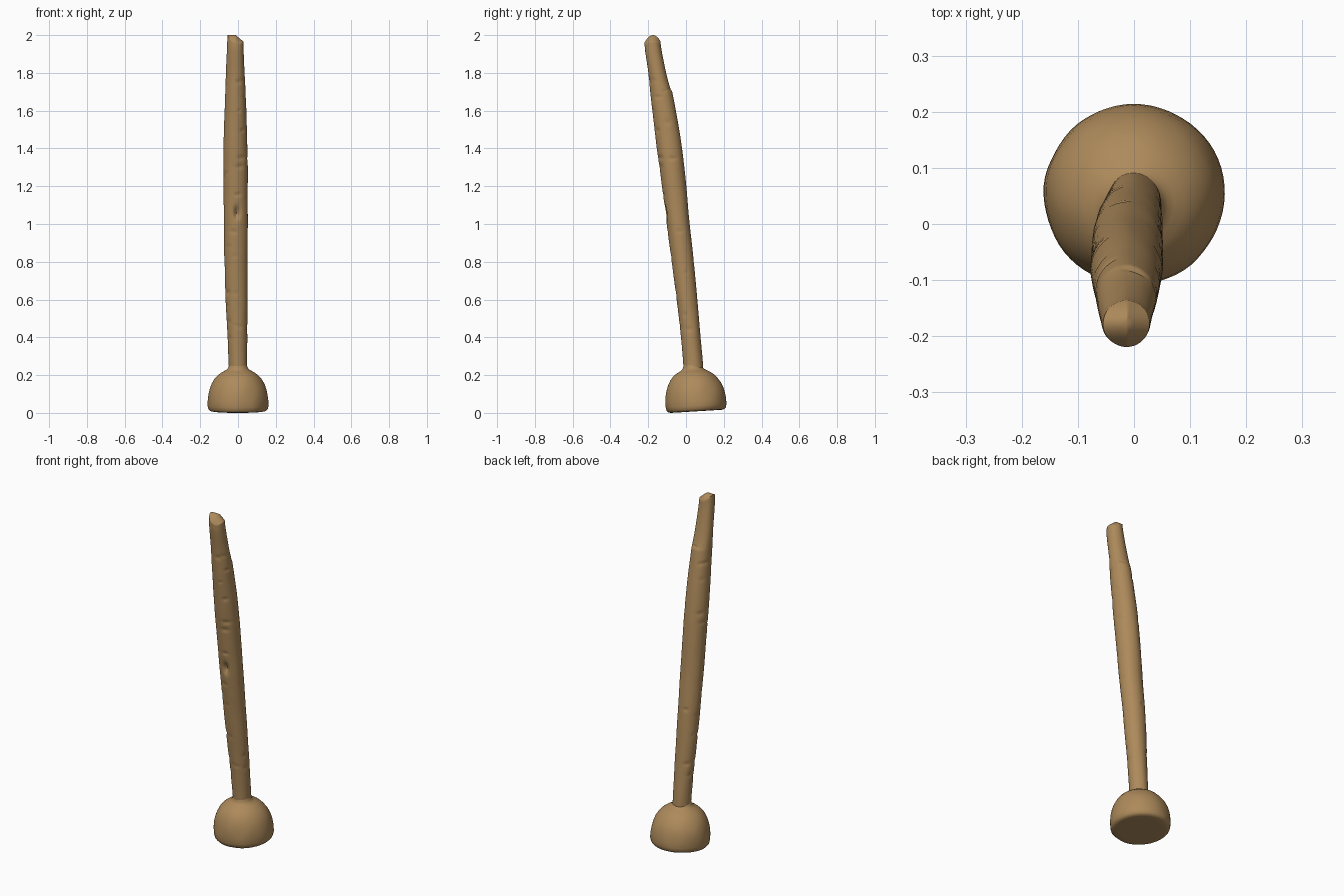
import bpy, bmesh, math, random
from mathutils import Vector, Matrix, noise

if "Cube" in bpy.data.objects:
    bpy.data.objects.remove(bpy.data.objects["Cube"])

random.seed(4)
wood = bpy.data.materials.new("tan wood")
wood.diffuse_color = (0.42, 0.255, 0.105, 1)
wood.use_nodes = True
wood.node_tree.nodes["Principled BSDF"].inputs["Base Color"].default_value = wood.diffuse_color
SEG = 64


def loft(name, rings, angle):
    """Skin a list of closed rings; the first and last are capped."""
    bm = bmesh.new()
    loops = [[bm.verts.new(p) for p in r] for r in rings]
    for a, b in zip(loops, loops[1:]):
        for i in range(SEG):
            j = (i + 1) % SEG
            bm.faces.new((a[i], a[j], b[j], b[i]))
    bm.faces.new(loops[0][::-1])
    bm.faces.new(loops[-1])
    me = bpy.data.meshes.new(name)
    bm.to_mesh(me)
    bm.free()
    ob = bpy.data.objects.new(name, me)
    bpy.context.collection.objects.link(ob)
    me.materials.append(wood)
    bpy.ops.object.select_all(action='DESELECT')
    ob.select_set(True)
    bpy.context.view_layer.objects.active = ob
    bpy.ops.object.shade_smooth_by_angle(angle=math.radians(angle))
    return ob


def sample(table, z):
    """Smooth (Catmull-Rom style) interpolation of a row table keyed by z."""
    n = len(table)
    k = 0
    while k < n - 2 and z > table[k + 1][0]:
        k += 1
    p, q = table[k], table[k + 1]
    o, r = table[max(k - 1, 0)], table[min(k + 2, n - 1)]
    h = q[0] - p[0]
    t = (z - p[0]) / h
    out = []
    for c in range(1, len(p)):
        m0 = (q[c] - o[c]) / (q[0] - o[0]) * h
        m1 = (r[c] - p[c]) / (r[0] - p[0]) * h
        out.append((2*t**3 - 3*t*t + 1) * p[c] + (t**3 - 2*t*t + t) * m0
                   + (3*t*t - 2*t**3) * q[c] + (t**3 - t*t) * m1)
    return out


# Leaning shaft outline: z, left, right, front, back
outline = [
    (0.15, -0.048, 0.048, -0.010, 0.094),
    (0.25, -0.049, 0.048, -0.014, 0.090),
    (0.40, -0.055, 0.049, -0.026, 0.077),
    (0.60, -0.066, 0.050, -0.050, 0.060),
    (0.80, -0.072, 0.051, -0.075, 0.041),
    (1.00, -0.075, 0.052, -0.102, 0.020),
    (1.20, -0.077, 0.051, -0.127, 0.001),
    (1.40, -0.077, 0.050, -0.154, -0.021),
    (1.60, -0.071, 0.044, -0.178, -0.053),
    (1.80, -0.064, 0.036, -0.199, -0.094),
    (1.95, -0.058, 0.030, -0.217, -0.128),
    (2.00, -0.055, 0.028, -0.219, -0.136),
]

# Chisel marks: angle, height, angular width, height width, depth
marks = [(-math.pi / 2 + 0.1, 1.06, 0.24, 0.03, 0.022)]
for _ in range(45):
    marks.append((random.uniform(-math.pi, math.pi), random.uniform(0.3, 1.9),
                  random.uniform(0.15, 0.4), random.uniform(0.006, 0.013),
                  random.uniform(0.002, 0.005)))


def dent(a, z):
    d = 0
    for ma, mz, wa, wz, depth in marks:
        if abs(z - mz) < 3 * wz:
            da = (a - ma + math.pi) % (2 * math.pi) - math.pi
            d += depth * math.exp(-(da / wa) ** 2 - ((z - mz) / wz) ** 2)
    return d


def tip_height(x, y):
    """Worn, slanted top: slopes down to the right, front and back."""
    return 2.0 - 0.85 * max(0, x + 0.012) - 20 * (y + 0.175) ** 2


def shaft_ring(z, s=1.0):
    l, r, f, b = sample(outline, z)
    cx, cy = (l + r) / 2, (f + b) / 2
    pts = []
    for i in range(SEG):
        a = 2 * math.pi * i / SEG - math.pi
        c, n = math.cos(a), math.sin(a)
        k = s * (1 - dent(a, z) / 0.06)
        k *= 1 + 0.022 * noise.noise(Vector((c * 1.5, n * 1.5, z * 7)))
        x, y = cx + (r - l) / 2 * k * c, cy + (b - f) / 2 * k * n
        top = tip_height(x, y)
        w = max(0, (z - 1.7) / 0.3)
        pts.append((x, y, z + (top - 2.0) * w))
    return pts


N = 240
rings = [shaft_ring(0.15 + 1.85 * i / N) for i in range(N + 1)]
rings += [shaft_ring(2.0, s) for s in (0.95, 0.85, 0.7, 0.5, 0.3, 0.12)]
loft("leaning_shaft", rings, 60)

# Domed foot profile: height, radius
profile = [(0.0, 0.10), (0.0, 0.135), (0.003, 0.149), (0.012, 0.157), (0.03, 0.161),
           (0.06, 0.160), (0.09, 0.157), (0.12, 0.150), (0.145, 0.140), (0.17, 0.125),
           (0.19, 0.108), (0.205, 0.089), (0.214, 0.072), (0.221, 0.060),
           (0.232, 0.051), (0.25, 0.046)]
tilt = Matrix.Rotation(math.radians(3.5), 3, 'X')
foot = []
for z, r in profile:
    ring = []
    for i in range(SEG):
        a = 2 * math.pi * i / SEG
        p = Vector((math.cos(a) * r, math.sin(a) * r, z))
        bump = 1 + 0.015 * noise.noise(p * 14)
        # the neck drifts back to meet the leaning shaft
        p = tilt @ Vector((p.x * bump, p.y * bump, p.z))
        drift = max(0, (z - 0.17) / 0.08) * 0.0
        ring.append(p + Vector((0, 0.055 - 0.05 * max(0, z - 0.12) + drift, 0)))
    foot.append(ring)
low = min(p.z for ring in foot for p in ring)
for ring in foot:
    for p in ring:
        p.z -= low
loft("domed_foot", foot, 60)
